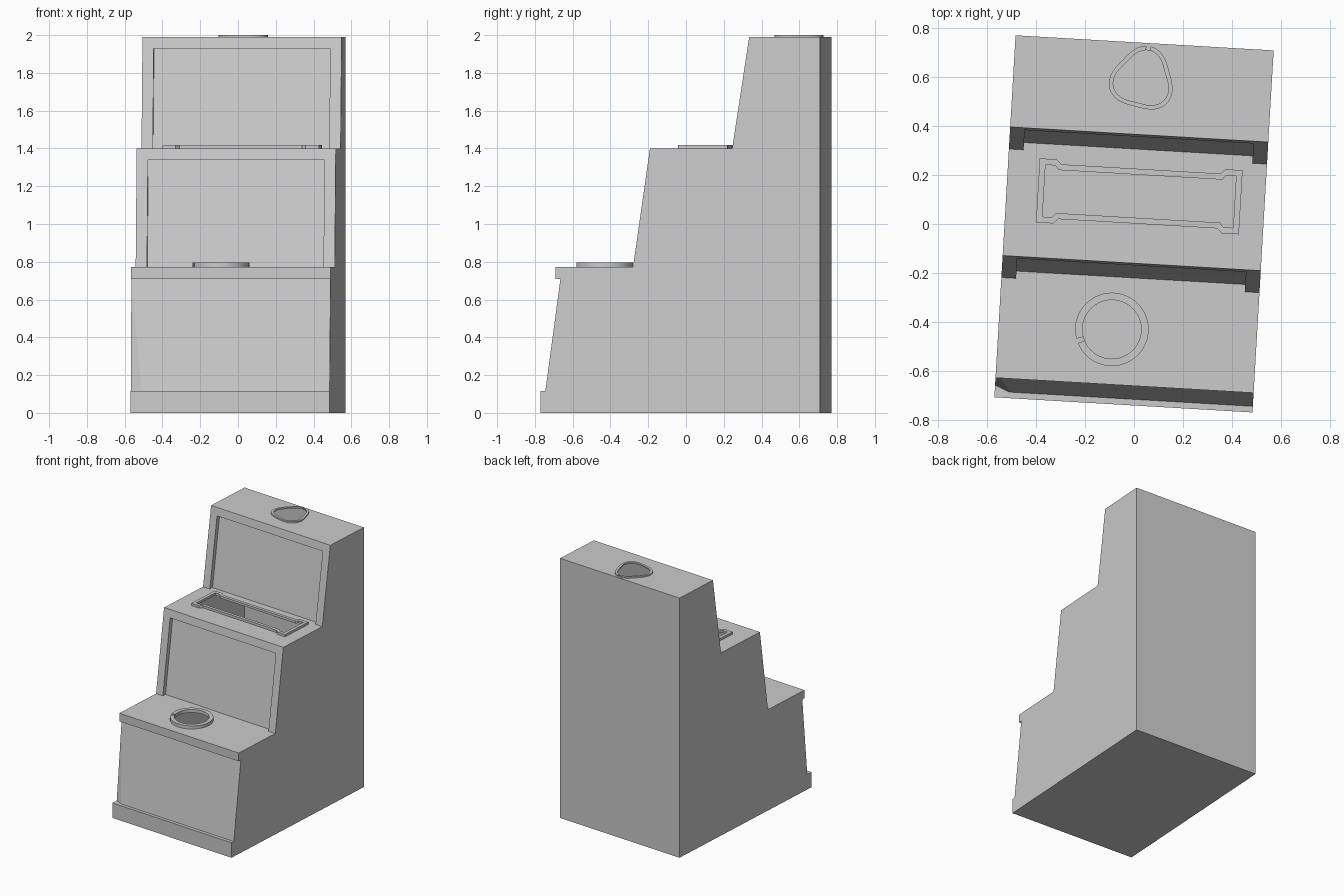
import bpy, bmesh
from math import sin, cos, pi, radians

if "Cube" in bpy.data.objects:
    bpy.data.objects.remove(bpy.data.objects["Cube"])

TURN = radians(-3.35)      # whole unit stands slightly turned
W = 0.528                  # half width


def finish(name, bm, smooth=False):
    bmesh.ops.recalc_face_normals(bm, faces=bm.faces[:])
    me = bpy.data.meshes.new(name)
    bm.to_mesh(me)
    bm.free()
    ob = bpy.data.objects.new(name, me)
    bpy.context.collection.objects.link(ob)
    ob.rotation_euler.z = TURN
    if smooth:
        bpy.ops.object.select_all(action='DESELECT')
        ob.select_set(True)
        bpy.context.view_layer.objects.active = ob
        bpy.ops.object.shade_smooth_by_angle(angle=radians(30))


def rim(name, outer, inner, z0, z1, gap=None):
    """Raised collar around an opening, optionally with a slit at one segment."""
    bm = bmesh.new()
    n = len(outer)
    rings = [[bm.verts.new((x, y, z)) for x, y in pts]
             for pts, z in ((outer, z0), (outer, z1), (inner, z1), (inner, z0))]
    for i in range(n):
        j = (i + 1) % n
        if i == gap:
            for k in (i, j):
                bm.faces.new([r[k] for r in rings])
            continue
        for a, b in zip(rings, rings[1:]):
            bm.faces.new((a[i], a[j], b[j], b[i]))
    finish(name, bm, True)


def polar(cx, cy, radius, n=48, start=0.0):
    out = []
    for i in range(n):
        a = start + 2 * pi * i / n
        r = radius(a)
        out.append((cx + r * cos(a), cy + r * sin(a)))
    return out


def four_way(cx, cy, quarter):
    """Mirror a quarter outline into a closed loop."""
    out = []
    for sx, sy in ((1, 1), (-1, 1), (-1, -1), (1, -1)):
        pts = quarter if sx * sy > 0 else quarter[::-1]
        out += [(cx + sx * x, cy + sy * y) for x, y in pts]
    return out


# Opening outlines for the three steps
round_out = polar(-0.065, -0.435, lambda a: 0.15, start=radians(3))
round_in = polar(-0.065, -0.435, lambda a: 0.12, start=radians(3))
slot_out = four_way(0.015, 0.114, [(0.415, 0.131), (0.345, 0.131), (0.325, 0.112)])
slot_in = four_way(0.015, 0.114, [(0.39, 0.106), (0.35, 0.106), (0.335, 0.088)])


def tri(a):
    return 0.127 + 0.013 * cos(3 * (a - radians(79)))


tri_out = polar(0.0, 0.591, tri, start=radians(4))
tri_in = polar(0.0, 0.591, lambda a: tri(a) - 0.018, start=radians(4))

# Stepped hollow body from a side profile (y, z)
P = [(-0.74, 0), (-0.74, 0.115), (-0.715, 0.115), (-0.635, 0.71), (-0.66, 0.71),
     (-0.66, 0.773), (-0.25, 0.773), (-0.16, 1.40), (0.276, 1.40), (0.366, 1.99),
     (0.741, 1.99), (0.741, 0)]
bm = bmesh.new()
L = [bm.verts.new((-W, y, z)) for y, z in P]
R = [bm.verts.new((W, y, z)) for y, z in P]
L[2].co.y = -0.69                                  # cut-back lower left corner
corner = bm.verts.new((-0.47, -0.715, 0.115))
bm.faces.new(L)
bm.faces.new(R)
for i in (0, 3, 4, 10, 11):
    j = (i + 1) % len(P)
    bm.faces.new((L[i], L[j], R[j], R[i]))
bm.faces.new((L[1], L[2], corner, R[2], R[1]))     # kickboard top
bm.faces.new((corner, L[3], R[3], R[2]))           # lower front panel
bm.faces.new((L[2], L[3], corner))

# Recessed, framed risers
FRAME, DEPTH = 0.06, 0.03
floor_edge = {}
for i in (6, 8):
    (yb, zb), (yt, zt) = P[i], P[i + 1]
    zi = zt - FRAME
    yi = yb + (yt - yb) * (zi - zb) / (zt - zb)
    x = W - FRAME
    f = [bm.verts.new(c) for c in ((-x, yb, zb), (-x, yi, zi), (x, yi, zi), (x, yb, zb))]
    b = [bm.verts.new((v.co.x, v.co.y + DEPTH, v.co.z)) for v in f]
    o = [L[i], L[i + 1], R[i + 1], R[i]]
    for k in range(3):
        bm.faces.new((o[k], o[k + 1], f[k + 1], f[k]))
        bm.faces.new((f[k], f[k + 1], b[k + 1], b[k]))
    bm.faces.new(b)
    floor_edge[i] = [f[0], b[0], b[3], f[3]]

# Treads with open holes
for i, hole in ((5, round_in), (7, slot_in), (9, tri_in)):
    z = P[i][1]
    loop = [R[i], L[i], L[i + 1]] + floor_edge.get(i + 1, []) + [R[i + 1]]
    inner = [bm.verts.new((x, y, z)) for x, y in hole]
    edges = []
    for lp in (loop, inner):
        for a, c in zip(lp, lp[1:] + lp[:1]):
            edges.append(bm.edges.get((a, c)) or bm.edges.new((a, c)))
    bmesh.ops.triangle_fill(bm, use_beauty=True, use_dissolve=False,
                            edges=edges, normal=(0, 0, 1))
finish("stepped_body", bm)

# Collars around the openings
rim("round_collar", round_out, round_in, 0.773, 0.797, gap=26)
rim("slot_collar", slot_out, slot_in, 1.40, 1.418)
rim("rounded_triangle_collar", tri_out, tri_in, 1.99, 2.0, gap=10)
